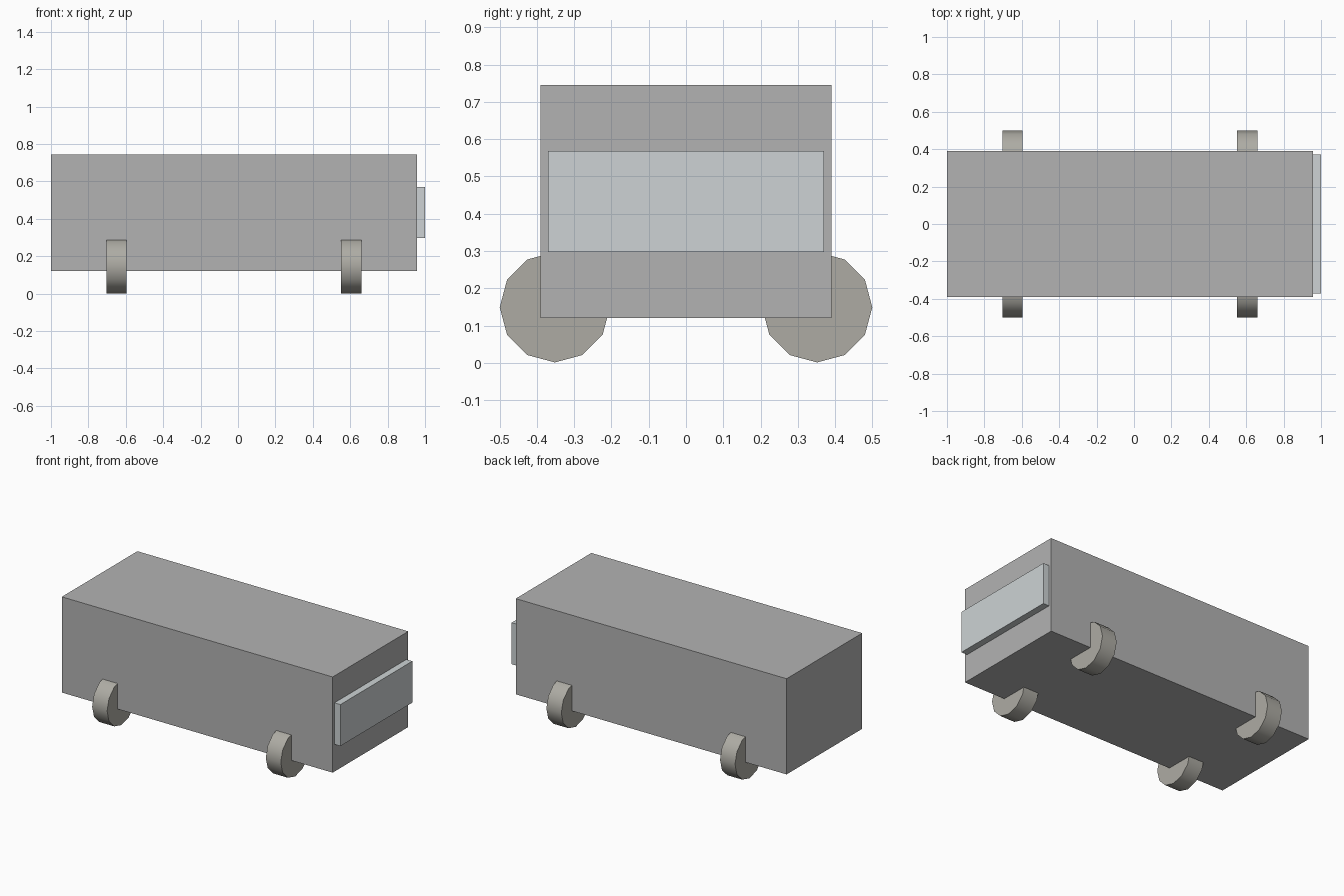
import bpy
from math import pi

if "Cube" in bpy.data.objects:
    bpy.data.objects.remove(bpy.data.objects["Cube"])


def material(name, color):
    m = bpy.data.materials.new(name)
    m.diffuse_color = (*color, 1)
    m.use_nodes = True
    m.node_tree.nodes["Principled BSDF"].inputs["Base Color"].default_value = m.diffuse_color
    return m


def box(name, lo, hi):
    center = [(a + b) / 2 for a, b in zip(lo, hi)]
    bpy.ops.mesh.primitive_cube_add(size=1, location=center)
    ob = bpy.context.object
    ob.name = name
    ob.scale = [b - a for a, b in zip(lo, hi)]
    bpy.ops.object.transform_apply(location=False, rotation=False, scale=True)
    return ob


rubber = material("warm_grey", (0.42, 0.41, 0.37))
glass = material("pale_glass", (0.61, 0.65, 0.66))
paint = material("body_grey", (0.45, 0.45, 0.45))

# Van body
body = box("body", (-1, -0.39, 0.12), (0.957, 0.39, 0.745))
body.data.materials.append(paint)

# Windscreen panel, seated on the +x end
screen = box("windscreen", (0.957, -0.371, 0.298), (1, 0.371, 0.569))
screen.data.materials.append(glass)

# Four 12-sided wheels, axes along x, partly sunk into the body
RADIUS = 0.148
for end, x in (("rear", -0.65), ("front", 0.605)):
    for side, s in (("right", -1), ("left", 1)):
        bpy.ops.mesh.primitive_cylinder_add(
            vertices=12, radius=RADIUS, depth=0.108,
            location=(x, s * (0.5 - RADIUS), RADIUS + 0.001), rotation=(0, pi / 2, 0))
        wheel = bpy.context.object
        wheel.name = f"{end}_{side}_wheel"
        wheel.data.materials.append(rubber)
        bpy.ops.object.shade_smooth_by_angle(angle=pi / 4)
